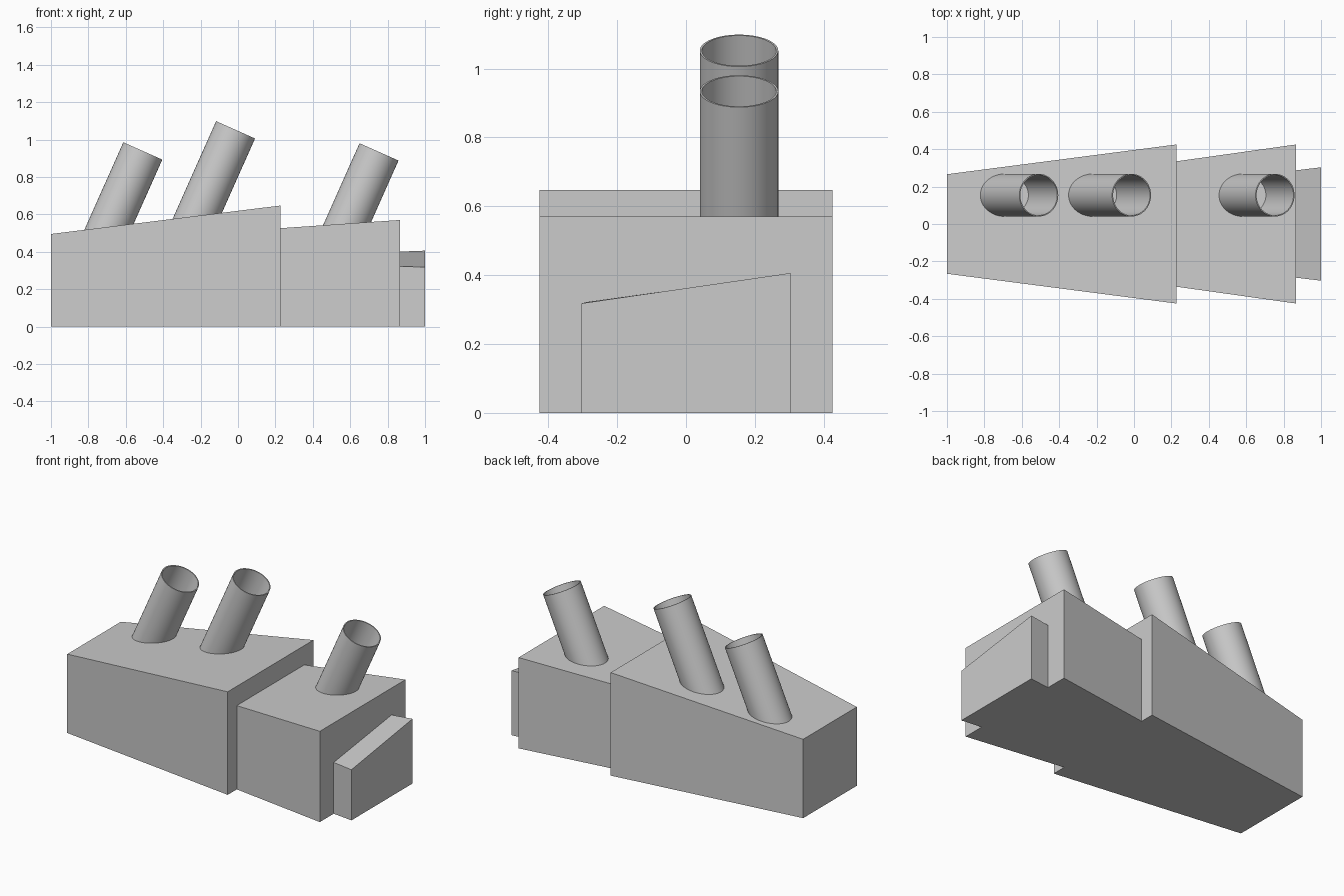
import bpy, bmesh, math
from mathutils import Vector

if "Cube" in bpy.data.objects:
    bpy.data.objects.remove(bpy.data.objects["Cube"])


def finish(name, bm):
    bmesh.ops.recalc_face_normals(bm, faces=bm.faces)
    mesh = bpy.data.meshes.new(name)
    bm.to_mesh(mesh)
    bm.free()
    obj = bpy.data.objects.new(name, mesh)
    bpy.context.collection.objects.link(obj)
    return obj


def block(name, sections):
    """Tapered block from two sections: (x, half width, top z at -y, top z at +y)."""
    bm = bmesh.new()
    a, b = [[bm.verts.new(p) for p in ((x, -w, 0), (x, w, 0), (x, w, zr), (x, -w, zl))]
            for x, w, zl, zr in sections]
    bm.faces.new(a)
    bm.faces.new(b)
    for i in range(4):
        j = (i + 1) % 4
        bm.faces.new((a[i], a[j], b[j], b[i]))
    return finish(name, bm)


def tube(name, top, base_z, r_out=0.114, r_in=0.108, tilt=math.radians(24), n=64):
    """Thin-walled leaning pipe, square cut at its open top."""
    axis = Vector((math.sin(tilt), 0, math.cos(tilt)))
    side = Vector((math.cos(tilt), 0, -math.sin(tilt)))
    top = Vector(top)
    base = top - axis * ((top.z - base_z) / axis.z)
    bm = bmesh.new()
    rings = []
    for c, r in ((base, r_out), (top, r_out), (top, r_in), (base, r_in)):
        rings.append([bm.verts.new(c + side * (r * math.cos(2 * math.pi * k / n))
                                   + Vector((0, r * math.sin(2 * math.pi * k / n), 0)))
                      for k in range(n)])
    for i in range(4):
        p, q = rings[i], rings[(i + 1) % 4]
        for k in range(n):
            m = (k + 1) % n
            bm.faces.new((p[k], p[m], q[m], q[k]))
    obj = finish(name, bm)
    bpy.ops.object.select_all(action='DESELECT')
    obj.select_set(True)
    bpy.context.view_layer.objects.active = obj
    bpy.ops.object.shade_smooth_by_angle(angle=math.radians(30))
    return obj


# Stepped body: three tapered blocks
block("large_block", ((-1.0, 0.266, 0.495, 0.495), (0.226, 0.425, 0.647, 0.647)))
block("middle_block", ((0.226, 0.335, 0.526, 0.526), (0.866, 0.425, 0.57, 0.57)))
block("end_block", ((0.866, 0.287, 0.322, 0.401), (1.0, 0.303, 0.318, 0.406)))

# Leaning open pipes set into the sloped tops
for name, x, z, base in (("pipe_rear", -0.509, 0.939, 0.45),
                         ("pipe_middle", -0.013, 1.052, 0.50),
                         ("pipe_end", 0.754, 0.934, 0.47)):
    tube(name, (x, 0.154, z), base)
